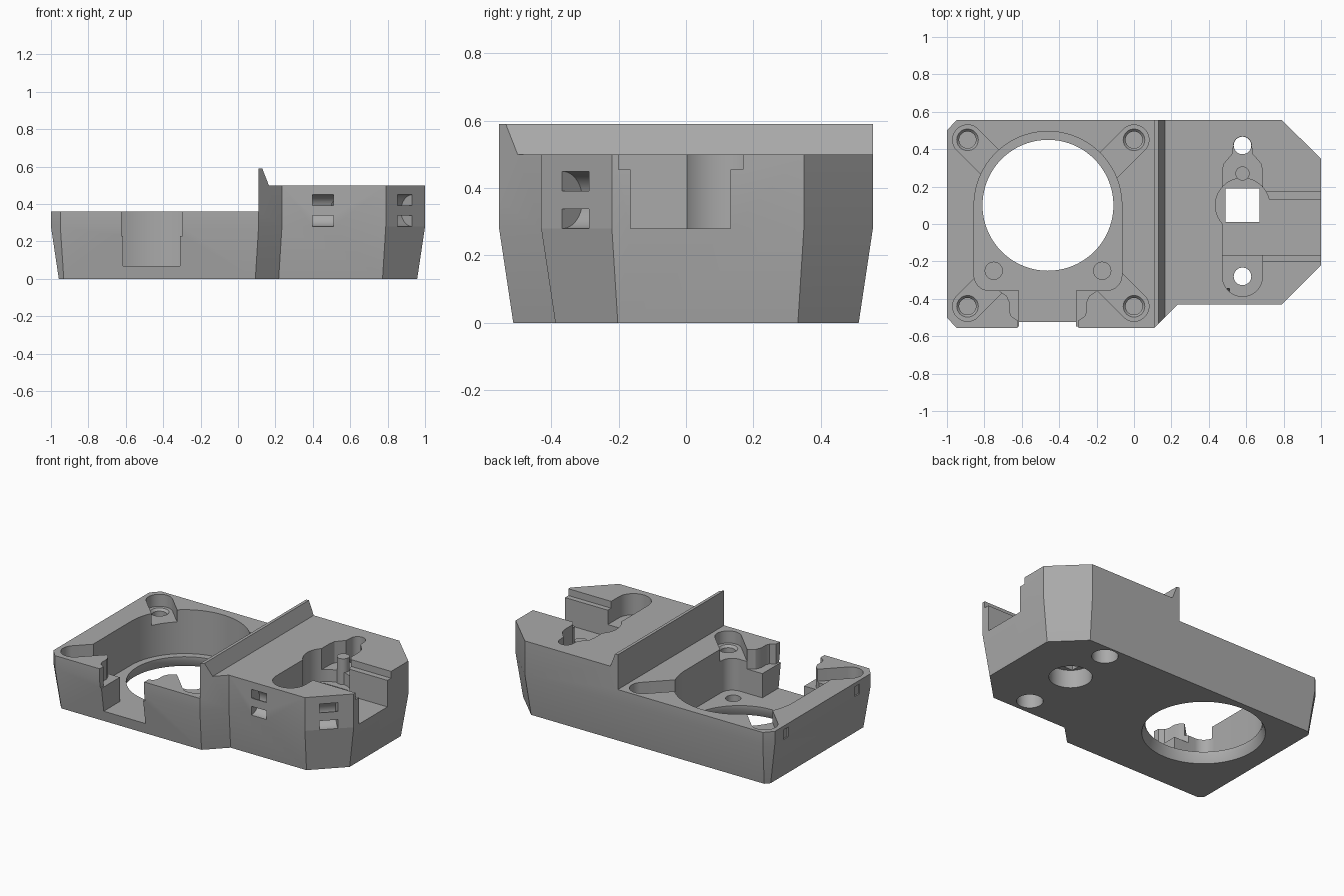
import bpy, bmesh, math
from mathutils import Matrix, Vector

if "Cube" in bpy.data.objects:
    bpy.data.objects.remove(bpy.data.objects["Cube"])

grey = bpy.data.materials.new("mid grey")
grey.use_nodes = True
colour = (0.40, 0.40, 0.40, 1)
grey.diffuse_color = colour
grey.node_tree.nodes["Principled BSDF"].inputs["Base Color"].default_value = colour


def arc(cx, cy, r, a0=0, a1=360, n=48):
    """Points on an arc; a full circle leaves out the repeated end."""
    full = abs(a1 - a0) == 360
    steps = [a0 + (a1 - a0) * i / n for i in range(n if full else n + 1)]
    return [(cx + r * math.cos(math.radians(a)), cy + r * math.sin(math.radians(a))) for a in steps]


def rect(x0, x1, y0, y1):
    return [(x0, y0), (x1, y0), (x1, y1), (x0, y1)]


def inset(points, d):
    """Move every edge of a counter-clockwise outline inwards by d."""
    out = []
    for i, p in enumerate(points):
        a, b, c = Vector(points[i - 1]), Vector(p), Vector(points[(i + 1) % len(points)])
        e, f = (b - a).normalized(), (c - b).normalized()
        n, m = Vector((-e.y, e.x)), Vector((-f.y, f.x))
        out.append(tuple(b + (n + m) * d / (1 + n.dot(m))))
    return out


def loft(name, layers, matrix=None):
    """Solid through matching outlines, given as (outline, height) pairs."""
    bm = bmesh.new()
    rings = [[bm.verts.new((x, y, z)) for x, y in pts] for pts, z in layers]
    for low, high in zip(rings, rings[1:]):
        for i in range(len(low)):
            j = (i + 1) % len(low)
            bm.faces.new((low[i], low[j], high[j], high[i]))
    bm.faces.new(rings[0][::-1])
    bm.faces.new(rings[-1])
    if matrix:
        bm.transform(matrix)
    bmesh.ops.recalc_face_normals(bm, faces=bm.faces)
    mesh = bpy.data.meshes.new(name)
    bm.to_mesh(mesh)
    bm.free()
    mesh.materials.append(grey)
    obj = bpy.data.objects.new(name, mesh)
    bpy.context.collection.objects.link(obj)
    return obj


# Main block with a tapered skirt
outline = [(-1, -0.5), (-0.95, -0.555), (0.11, -0.555), (0.235, -0.43), (0.79, -0.43),
           (1, -0.22), (1, 0.35), (0.79, 0.555), (-0.95, 0.555), (-1, 0.5)]
body = loft("housing_body", [(inset(outline, 0.042), 0), (outline, 0.28), (outline, 0.59)])


def cut(*layers, matrix=None):
    cutter = loft("cutter", layers, matrix)
    cutter.hide_render = True
    mod = body.modifiers.new("cut", "BOOLEAN")
    mod.operation, mod.solver, mod.object = "DIFFERENCE", "EXACT", cutter
    bpy.context.view_layer.objects.active = body
    bpy.ops.object.modifier_apply(modifier=mod.name)
    bpy.data.objects.remove(cutter)


def cut_down(points, z0, z1=0.7):
    cut((points, z0), (points, z1))


# Low deck, then high deck behind the slanted ridge
cut_down(rect(-1.2, 0.11, -1, 1), 0.36)
along_y = Matrix(((1, 0, 0, 0), (0, 0, -1, 0), (0, 1, 0, 0), (0, 0, 0, 1)))
deck = [(0.128, 0.595), (0.165, 0.5), (1.2, 0.5), (1.2, 0.8), (0.128, 0.8)]
cut((deck, -1), (deck, 1), matrix=along_y)

# Large round-backed chamber with a through hole in its floor
cx, cy = -0.46, 0.1
chamber = (arc(cx, cy, 0.395, 0, 180, 64) + arc(-0.775, -0.275, 0.08, 180, 270, 10)
           + arc(-0.145, -0.275, 0.08, 270, 360, 10))
cut_down(chamber, 0.07)
cut((arc(cx, cy, 0.375, n=80), -0.01), (arc(cx, cy, 0.35, n=80), 0.045), (arc(cx, cy, 0.35, n=80), 0.1))

# Front doorway: narrow below, flared above
cut_down(rect(-0.615, -0.31, -0.8, -0.3), 0.07)
half = [(0.163, -0.8), (0.163, -0.515), (0.195, -0.495), (0.205, -0.47), (0.205, -0.42),
        (0.22, -0.385), (0.25, -0.365), (0.28, -0.34)]
cut_down([(cx + x, y) for x, y in half] + [(cx - x, y) for x, y in reversed(half)], 0.23)

# Diagonal screw pockets and screw holes at the corners
for x in (-0.89, 0.0):
    for y in (-0.44, 0.45):
        to_mid = math.degrees(math.atan2(-1 if y > 0 else 1, 1 if x < -0.5 else -1))
        pocket = arc(x, y, 0.08, to_mid + 90, to_mid + 270, 24)
        d = Vector((0.28, 0)) @ Matrix.Rotation(-math.radians(to_mid), 2)
        pocket += [(pocket[-1][0] + d.x, pocket[-1][1] + d.y), (pocket[0][0] + d.x, pocket[0][1] + d.y)]
        cut_down(pocket, 0.28)
        cut((arc(x, y, 0.045, n=32), 0.1), (arc(x, y, 0.045, n=32), 0.265), (arc(x, y, 0.062, n=32), 0.285))

# Blind holes in the chamber floor
for x in (-0.75, -0.17):
    cut_down(arc(x, -0.25, 0.046, n=32), 0.02, 0.3)

# Shallow notches on the end wall
for y in (-0.36, 0.385):
    cut_down(rect(-1.1, -0.99, y - 0.025, y + 0.025), 0.27, 0.335)

# Keyhole-shaped pocket in the high deck
sx = 0.58
side = [(0.107, 0.28), (0.1, 0.32), (0.075, 0.35), (0.053, 0.375)]
keyhole = (arc(sx, -0.28, 0.107, 180, 360, 32) + [(sx + x, y) for x, y in side]
           + arc(sx, 0.42, 0.048, 0, 180, 20) + [(sx - x, y) for x, y in reversed(side)])
cut_down(keyhole, 0.36)
cut_down(rect(sx - 0.107, 1.2, -0.165, 0.132), 0.28)
cut_down(rect(sx, 1.2, -0.2, 0.17), 0.455)
cut_down(arc(sx, 0.1, 0.145, n=64), 0.28)

# Square passage opening into a round recess underneath
cut_down(rect(sx - 0.09, sx + 0.09, 0.01, 0.19), -0.1)
cut_down(arc(sx, 0.1, 0.13, n=64), -0.1, 0.12)

# Counterbored bolt holes
for y in (-0.28, 0.42):
    cut_down(arc(sx, y, 0.047, n=32), -0.1)
    cut_down(arc(sx, y, 0.08, n=40), -0.1, 0.2)

# Curved tie loops through the front and corner walls
loop = arc(0, 0, 0.085, -90, 90, 24) + arc(0, 0, 0.027, 90, -90, 16)
loop = [(-0.03, -0.085)] + loop[:25] + [(-0.03, 0.085), (-0.03, 0.027)] + loop[25:] + [(-0.03, -0.027)]
for place, inward in (((0.455, -0.43, 0.365), (0, 1, 0)), ((0.892, -0.328, 0.365), (-1, 1, 0))):
    n, up = Vector(inward).normalized(), Vector((0, 0, 1))
    frame = Matrix((n, up, n.cross(up))).transposed().to_4x4()
    cut((loop, -0.056), (loop, 0.056), matrix=Matrix.Translation(place) @ frame)

# Locating peg beside the passage
peg = loft("locating_peg", [(arc(sx, 0.27, 0.038, n=32), 0.27), (arc(sx, 0.27, 0.038, n=32), 0.45)])

# Smooth curved walls, crisp edges
for obj in (body, peg):
    bpy.ops.object.select_all(action="DESELECT")
    obj.select_set(True)
    bpy.context.view_layer.objects.active = obj
    bpy.ops.object.shade_smooth_by_angle(angle=math.radians(25))
